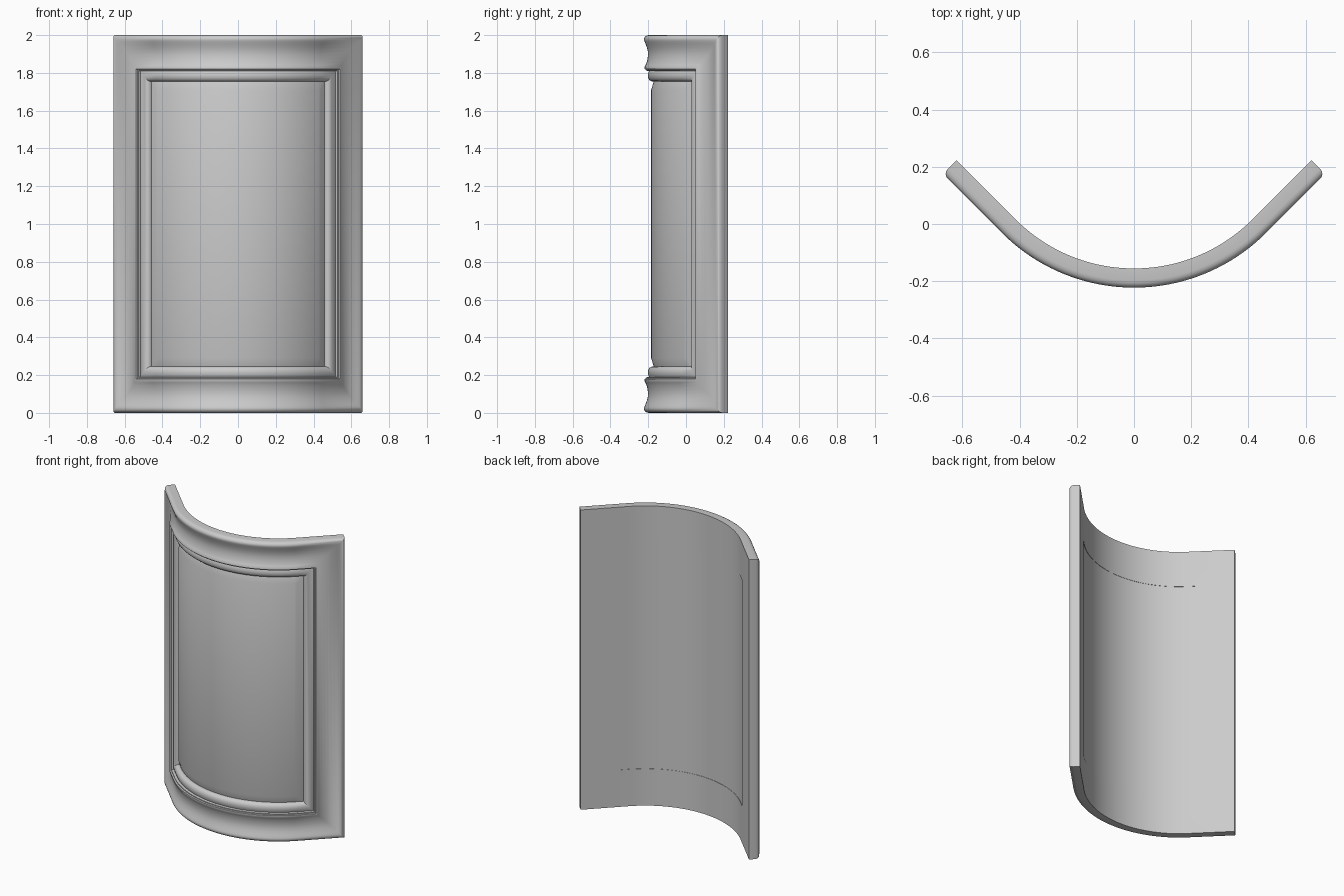
import bpy, bmesh, math

if "Cube" in bpy.data.objects:
    bpy.data.objects.remove(bpy.data.objects["Cube"])

R = 0.5855                  # back radius of the bow
ARC = R * math.pi / 4       # arc length to the tangent point
S = ARC + 0.2928            # half developed width
H = 2.0
BACK_Y = -0.1555            # back surface at the middle
N = 40                      # segments around the bow


def bend(s, z, d):
    """Developed position s, height z, thickness d -> bowed position."""
    a = max(-math.pi / 4, min(math.pi / 4, s / R))
    extra = s - a * R
    x = (R + d) * math.sin(a) + extra * math.cos(a)
    y = BACK_Y + R - (R + d) * math.cos(a) + extra * math.sin(a)
    return (x, y, z)


def stations(u):
    mid = [-0.45 + 0.9 * i / N for i in range(N + 1)]
    return [-(S - u)] + mid + [S - u]


def bowed_part(name, profile, closed):
    """Sweep a (inset, thickness) profile round a mitred rectangle on the bow."""
    bm = bmesh.new()
    rings = []
    for u, d in profile:
        st = stations(u)
        pts = [(s, u) for s in st] + [(s, H - u) for s in reversed(st)]
        rings.append([bm.verts.new(bend(s, z, d)) for s, z in pts])
    n = len(rings[0])
    pairs = list(zip(rings, rings[1:]))
    if closed:
        pairs.append((rings[-1], rings[0]))
    for a, b in pairs:
        for i in range(n):
            j = (i + 1) % n
            bm.faces.new((a[i], a[j], b[j], b[i]))
    if not closed:          # fill front and back with bowed strips
        for r in (rings[0], rings[-1]):
            for i in range(n // 2 - 1):
                bm.faces.new((r[i], r[i + 1], r[n - 2 - i], r[n - 1 - i]))
    bmesh.ops.recalc_face_normals(bm, faces=bm.faces)
    me = bpy.data.meshes.new(name)
    bm.to_mesh(me)
    bm.free()
    ob = bpy.data.objects.new(name, me)
    bpy.context.collection.objects.link(ob)
    bpy.ops.object.select_all(action='DESELECT')
    ob.select_set(True)
    bpy.context.view_layer.objects.active = ob
    bpy.ops.object.shade_smooth_by_angle(angle=math.radians(32))
    return ob


# moulded frame: outer bead, wide cove, step, inner bead
bowed_part("door_frame", [
    (0, 0), (0, 0.042), (0.002, 0.052), (0.007, 0.060), (0.014, 0.065),
    (0.022, 0.067), (0.031, 0.065), (0.045, 0.059), (0.065, 0.052),
    (0.085, 0.047), (0.105, 0.046), (0.125, 0.048), (0.145, 0.053),
    (0.160, 0.059), (0.170, 0.065), (0.180, 0.065), (0.182, 0.056),
    (0.188, 0.056), (0.190, 0.040), (0.200, 0.044), (0.212, 0.046),
    (0.225, 0.045), (0.236, 0.040), (0.243, 0.032), (0.246, 0.022),
    (0.246, 0)], True)

# raised centre panel with bevelled margin
bowed_part("centre_panel", [
    (0.244, 0.002), (0.244, 0.015), (0.290, 0.029)], False)
